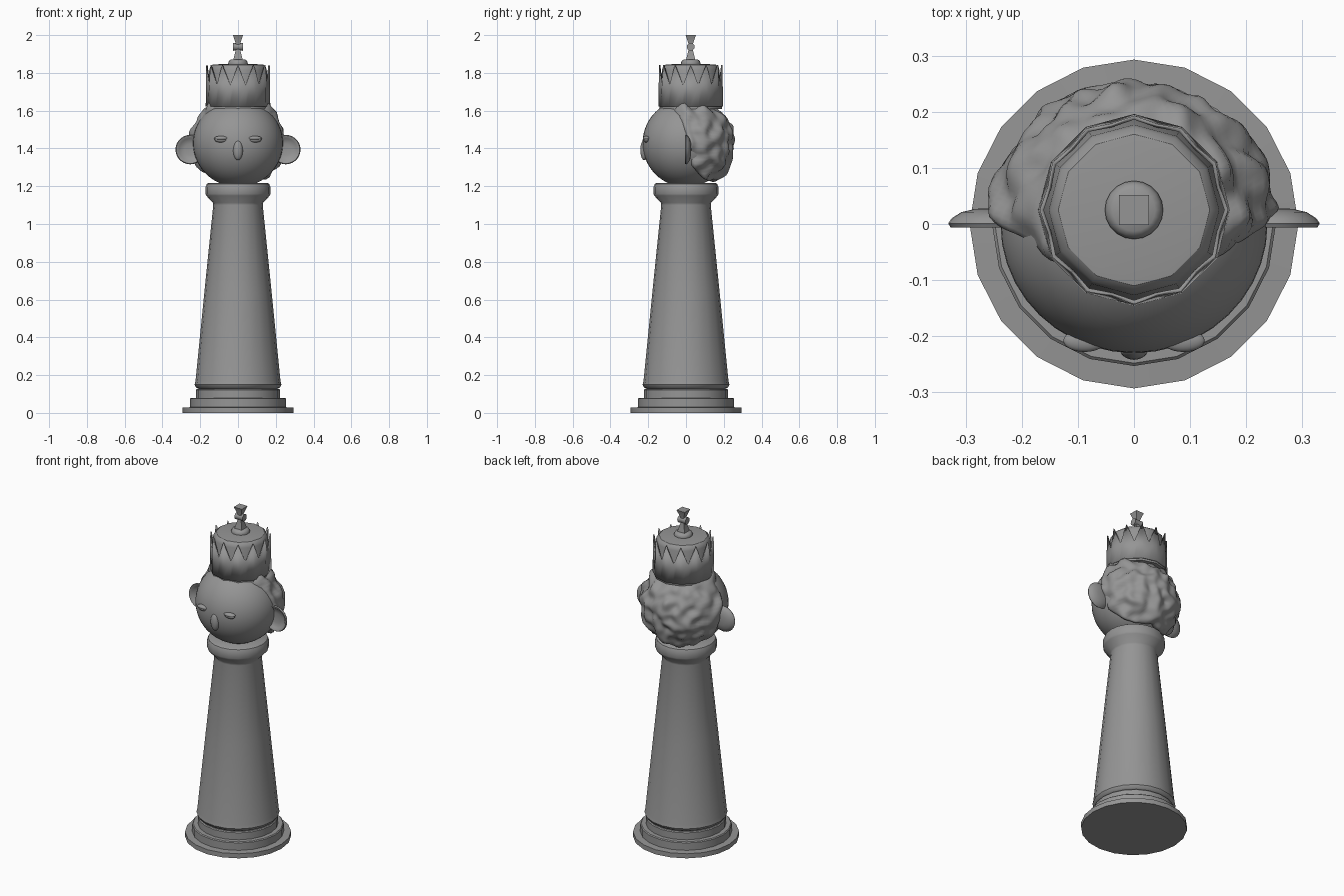
import bpy, bmesh, math
from mathutils import Vector, Matrix, noise

if "Cube" in bpy.data.objects:
    bpy.data.objects.remove(bpy.data.objects["Cube"])

GREY = bpy.data.materials.new("stone_grey")
GREY.diffuse_color = (0.3, 0.3, 0.3, 1)
GREY.use_nodes = True
GREY.node_tree.nodes["Principled BSDF"].inputs["Base Color"].default_value = GREY.diffuse_color


def finish(bm, name, angle=35):
    bmesh.ops.recalc_face_normals(bm, faces=bm.faces)
    me = bpy.data.meshes.new(name)
    bm.to_mesh(me)
    bm.free()
    me.materials.append(GREY)
    ob = bpy.data.objects.new(name, me)
    bpy.context.collection.objects.link(ob)
    bpy.ops.object.select_all(action='DESELECT')
    ob.select_set(True)
    bpy.context.view_layer.objects.active = ob
    bpy.ops.object.shade_smooth_by_angle(angle=math.radians(angle))
    return ob


def lathe(name, profile, sides, matrix=Matrix(), angle=35, phase=0.0):
    """Spin (radius, height) points about z; zero radius closes to a point."""
    bm = bmesh.new()
    rings = []
    for r, z in profile:
        if r == 0:
            rings.append([bm.verts.new((0, 0, z))] * sides)
        else:
            rings.append([bm.verts.new((r * math.cos(phase + 2 * math.pi * i / sides),
                                        r * math.sin(phase + 2 * math.pi * i / sides), z))
                          for i in range(sides)])
    for a, b in zip(rings, rings[1:]):
        for i in range(sides):
            j = (i + 1) % sides
            quad = list(dict.fromkeys((a[i], a[j], b[j], b[i])))
            if len(quad) > 2:
                bm.faces.new(quad)
    bm.transform(matrix)
    return finish(bm, name, angle)


def ball(name, centre, size, u=24, v=16):
    bm = bmesh.new()
    bmesh.ops.create_uvsphere(bm, u_segments=u, v_segments=v, radius=1)
    bm.transform(Matrix.Translation(centre) @ Matrix.Diagonal((*size, 1)))
    return finish(bm, name, 60)


# Stepped base
lathe("base_steps", [(0, 0), (.293, 0), (.293, .028), (.253, .03), (.253, .075), (.248, .08),
                     (.222, .08), (.222, .122), (.217, .127), (0, .127)], 20)

# Tapered column with flared collar
lathe("column", [(0, .125), (.205, .125), (.222, .135), (.23, .15), (.225, .17), (.178, .64),
                 (.131, 1.10), (.133, 1.112), (.168, 1.15), (.172, 1.16), (.172, 1.195),
                 (.165, 1.212), (.155, 1.218), (0, 1.218)], 20)

# Head, nose and sleepy eyes
HEAD = Vector((0, 0, 1.428))
ball("head", HEAD, (.238, .23, .232), 40, 28)
ball("nose", (0, -.221, 1.391), (.026, .021, .053))
for s, side in ((-1, "left"), (1, "right")):
    ball(side + "_eye", (s * .088, -.209, 1.447), (.036, .016, .016))
    ball(side + "_eyelid", (s * .088, -.208, 1.454), (.038, .02, .012))
    # Dished ear: rounded back, hollow front
    m = Matrix.Translation((s * .253, 0, 1.394)) @ Matrix.Rotation(math.radians(-90), 4, 'X')
    lathe(side + "_ear", [(0, .028), (.03, .027), (.055, .021), (.072, .01), (.078, .001),
                          (.074, -.006), (.066, -.005), (.058, .004), (.03, .010), (0, .011)],
          28, m, 60)

# Wavy hair: lumpy shell spread from the back of the head to the hairline
HAIRLINE = [(-90, 52), (-60, 66), (-30, 84), (0, 88), (30, 97), (60, 112), (90, 126)]


def hair_limit(phi):
    elev = math.degrees(math.asin(max(-1, min(1, math.sin(phi)))))
    for (a, ta), (b, tb) in zip(HAIRLINE, HAIRLINE[1:]):
        if elev <= b:
            return math.radians(ta + (tb - ta) * (elev - a) / (b - a))
    return math.radians(HAIRLINE[-1][1])


def hair_point(t, phi):
    th = t * hair_limit(phi)
    d = Vector((math.sin(th) * math.cos(phi), math.cos(th), math.sin(th) * math.sin(phi)))
    lump = .024 * noise.noise(d * 4.6 + Vector((3.1, 1.7, 0.4)))
    edge = min(1, (1 - t) / .09)
    edge = math.sqrt(1 - (1 - edge) ** 2)
    return HEAD + d * (.222 + (.03 + lump) * edge)


bm = bmesh.new()
RINGS, AROUND = 40, 84
pole = bm.verts.new(hair_point(0, 0))
prev = None
for k in range(1, RINGS + 1):
    ring = [bm.verts.new(hair_point(k / RINGS, 2 * math.pi * i / AROUND)) for i in range(AROUND)]
    for i in range(AROUND):
        j = (i + 1) % AROUND
        if prev:
            bm.faces.new((prev[i], prev[j], ring[j], ring[i]))
        else:
            bm.faces.new((pole, ring[j], ring[i]))
    prev = ring
finish(bm, "hair", 70)

# Crown cap inside the spikes
CROWN = Matrix.Translation((0, .025, 0))
lathe("crown_cap", [(0, 1.61), (.165, 1.61), (.165, 1.64), (.152, 1.815), (.147, 1.832),
                    (.135, 1.843), (.12, 1.845), (0, 1.85)], 12, CROWN)

# Crown band with twelve pointed spikes
bm = bmesh.new()
low, high = [], []
for i in range(24):
    a = math.pi * i / 12
    tip = i % 2 == 0
    flat = 1 if tip else math.cos(math.pi / 12)
    r, z = (.168, 1.842) if tip else (.165, 1.735)
    low.append(bm.verts.new((.171 * flat * math.cos(a), .171 * flat * math.sin(a), 1.622)))
    high.append(bm.verts.new((r * flat * math.cos(a), r * flat * math.sin(a), z)))
for i in range(24):
    j = (i + 1) % 24
    bm.faces.new((low[i], low[j], high[j], high[i]))
bm.transform(CROWN)
band = finish(bm, "crown_spikes", 20)
mod = band.modifiers.new("thickness", 'SOLIDIFY')
mod.thickness = .007
mod.offset = -1

# Finial: round foot, square flared stem and crossbar
lathe("finial_foot", [(0, 1.84), (.05, 1.84), (.052, 1.852), (.047, 1.864), (.038, 1.87),
                      (0, 1.872)], 20, CROWN)
q = math.sqrt(2)
lathe("finial_stem", [(0, 1.868), (.025 * q, 1.868), (.012 * q, 1.92), (.012 * q, 1.955),
                      (.027 * q, 2.0), (0, 2.0)], 4, CROWN, 20, math.pi / 4)
m = Matrix.Translation((0, .025, 1.938)) @ Matrix.Rotation(math.radians(90), 4, 'Y')
lathe("finial_crossbar", [(0, -.027), (.021, -.027), (.018, 0), (.021, .027), (0, .027)], 12, m)
